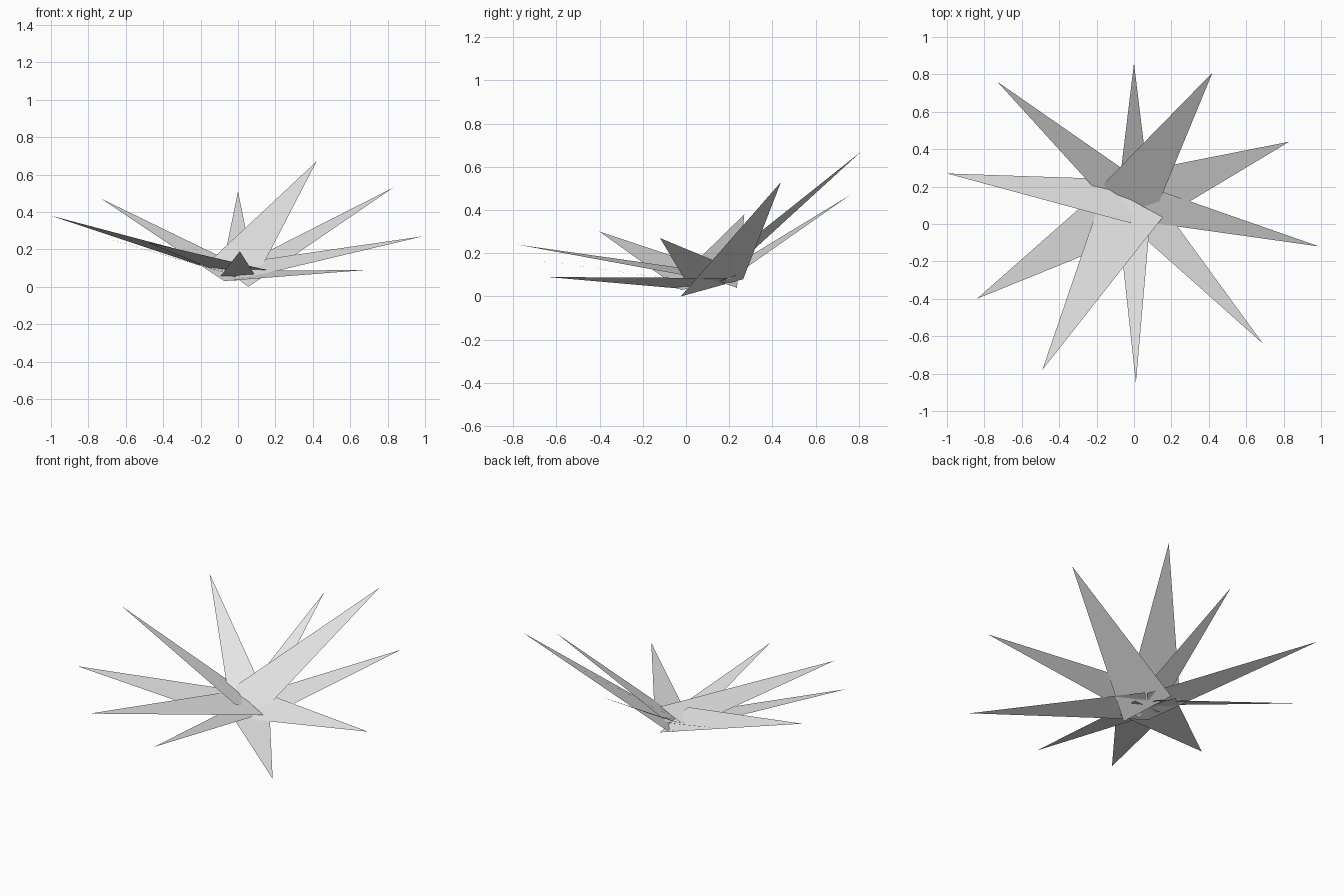
import bpy
import math

if "Cube" in bpy.data.objects:
    bpy.data.objects.remove(bpy.data.objects["Cube"])

# One plain light grey for the whole plant
grey = bpy.data.materials.new("light_grey")
grey.diffuse_color = (0.8, 0.8, 0.8, 1.0)
grey.use_nodes = True
grey.node_tree.nodes["Principled BSDF"].inputs["Base Color"].default_value = grey.diffuse_color

CENTRE_Y = 0.12  # all blades sprout around this point


def blade(name, tip, half_width, z_right, z_left, cx=0.0):
    """Flat pointed blade: base edge square to its direction, rolled by two base heights."""
    dx, dy = tip[0] - cx, tip[1] - CENTRE_Y
    length = math.hypot(dx, dy)
    px, py = dy / length * half_width, -dx / length * half_width
    verts = [(cx + px, CENTRE_Y + py, z_right), tip, (cx - px, CENTRE_Y - py, z_left)]
    mesh = bpy.data.meshes.new(name)
    mesh.from_pydata(verts, [], [(0, 1, 2)])
    mesh.materials.append(grey)
    obj = bpy.data.objects.new(name, mesh)
    bpy.context.collection.objects.link(obj)


# Blades clockwise from the back: tip, half width, base heights, base shift
blade("blade_back", (0.0, 0.86, 0.51), 0.09, 0.07, 0.07)
blade("blade_back_right", (0.42, 0.81, 0.67), 0.16, 0.05, 0.12, -0.035)
blade("blade_right_rear", (0.83, 0.44, 0.53), 0.155, 0.0, 0.08)
blade("blade_right", (0.99, -0.12, 0.27), 0.10, 0.03, 0.13)
blade("blade_front_right", (0.69, -0.64, 0.09), 0.11, 0.03, 0.085)
blade("blade_front", (0.01, -0.85, 0.19), 0.095, 0.055, 0.055)
blade("blade_front_left", (-0.49, -0.78, 0.24), 0.175, 0.10, 0.09)
blade("blade_left_front", (-0.84, -0.40, 0.30), 0.168, 0.08, 0.03)
blade("blade_left", (-1.0, 0.27, 0.38), 0.117, 0.04, 0.12)
blade("blade_back_left", (-0.73, 0.76, 0.47), 0.11, 0.08, 0.03)
